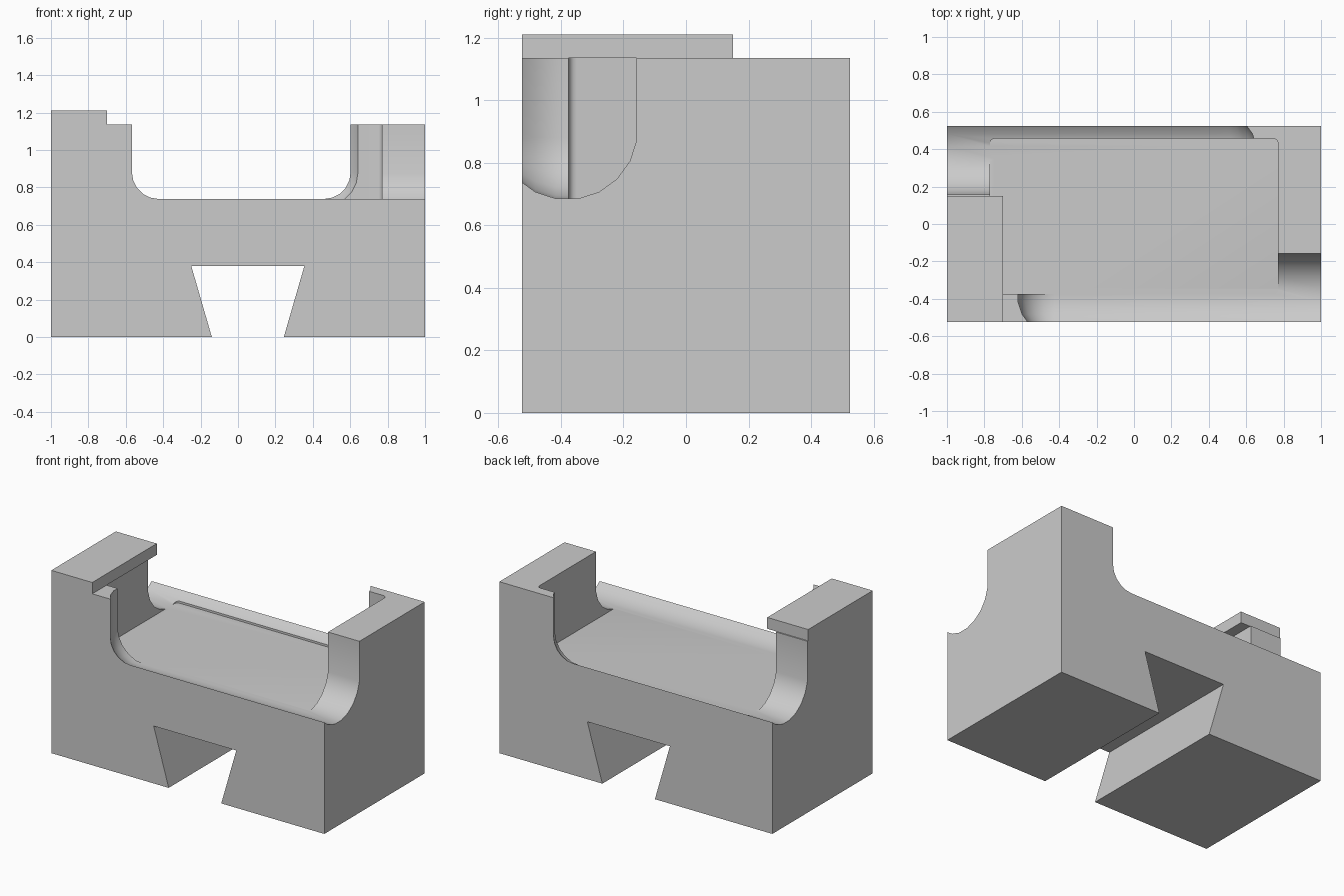
import bpy, bmesh, math
from mathutils import Matrix

cube = bpy.data.objects.get("Cube")
if cube:
    bpy.data.objects.remove(cube, do_unlink=True)

# One plain grey for every part
GREY = (0.6, 0.6, 0.6, 1)
grey = bpy.data.materials.new("plain_grey")
grey.use_nodes = True
grey.diffuse_color = GREY
grey.node_tree.nodes["Principled BSDF"].inputs["Base Color"].default_value = GREY

HALF_Y, TOP, FLOOR = 0.525, 1.135, 0.685


def loft(name, rings):
    """Solid skinned through equal closed rings, capped at both ends."""
    bm = bmesh.new()
    loops = [[bm.verts.new(p) for p in ring] for ring in rings]
    n = len(loops[0])
    for a, b in zip(loops, loops[1:]):
        for i in range(n):
            j = (i + 1) % n
            bm.faces.new((a[i], a[j], b[j], b[i]))
    bm.faces.new(loops[0])
    bm.faces.new(loops[-1])
    bmesh.ops.recalc_face_normals(bm, faces=bm.faces)
    mesh = bpy.data.meshes.new(name)
    bm.to_mesh(mesh)
    bm.free()
    mesh.materials.append(grey)
    ob = bpy.data.objects.new(name, mesh)
    bpy.context.collection.objects.link(ob)
    return ob


def along_y(name, profile, y0, y1):
    return loft(name, [[(x, y, z) for x, z in profile] for y in (y0, y1)])


def along_z(name, outline, z0, z1):
    return loft(name, [[(x, y, z) for x, y in outline] for z in (z0, z1)])


def rounded_rect(x0, x1, y0, y1, r, steps=4):
    pts = []
    corners = ((x1 - r, y1 - r), (x0 + r, y1 - r), (x0 + r, y0 + r), (x1 - r, y0 + r))
    for k, (cx, cy) in enumerate(corners):
        for i in range(steps + 1):
            a = math.pi / 2 * (k + i / steps)
            pts.append((cx + r * math.cos(a), cy + r * math.sin(a)))
    return pts


def channel_cutter(name, end_x):
    """Round-bottomed groove along x, turning upward at its closed end."""
    radius, bend, steps = 0.225, 0.195, 5
    depth = radius * math.cos(math.radians(9))
    rings = []
    for k in range(10):
        a = math.radians(-81 + 18 * k)
        y = -0.38 + radius * math.sin(a)
        rise = depth - radius * math.cos(a)
        r = bend - rise
        ring = [(end_x + rise, y, 1.5), (1.2, y, 1.5), (1.2, y, FLOOR + rise)]
        for i in range(steps + 1):
            t = math.pi / 2 * i / steps
            ring.append((end_x + bend - r * math.sin(t), y, FLOOR + bend - r * math.cos(t)))
        rings.append(ring)
    return loft(name, rings)


# Main block with the dovetail slot in its underside
body = along_y("body", [(-1, 0), (-0.14, 0), (-0.25, 0.38), (0.355, 0.38), (0.245, 0),
                        (1, 0), (1, TOP), (-1, TOP)], -HALF_Y, HALF_Y)

# Central pocket, and a groove on each long side running out at opposite ends
pocket = along_z("pocket_cutter", rounded_rect(-0.77, 0.77, -0.375, 0.457, 0.025), FLOOR, 1.5)
front_groove = channel_cutter("front_groove_cutter", -0.62)
back_groove = channel_cutter("back_groove_cutter", -0.655)
back_groove.data.transform(Matrix.Rotation(math.pi, 4, "Z"))

bpy.context.view_layer.objects.active = body
for cutter in (front_groove, back_groove, pocket):
    cutter.hide_render = True
    mod = body.modifiers.new("cut", "BOOLEAN")
    mod.operation, mod.solver, mod.object = "DIFFERENCE", "EXACT", cutter
    bpy.ops.object.modifier_apply(modifier=mod.name)
    bpy.data.objects.remove(cutter, do_unlink=True)

# Raised plate overhanging the pocket
along_y("overhang_plate", [(-1, TOP), (-0.7, TOP), (-0.7, 1.21), (-1, 1.21)], -HALF_Y, 0.15)

bpy.ops.object.select_all(action="DESELECT")
body.select_set(True)
bpy.ops.object.shade_smooth_by_angle(angle=math.radians(30))
